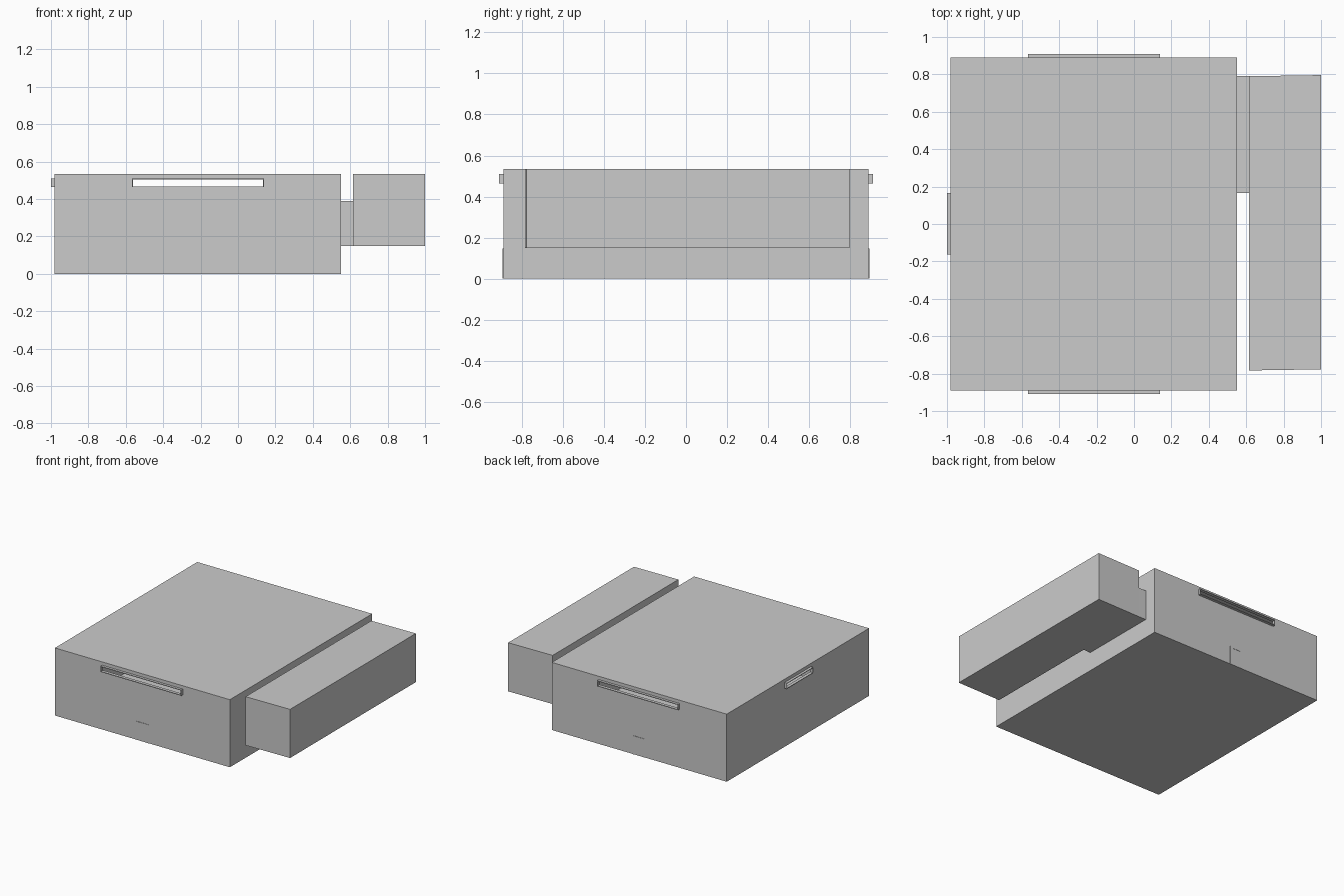
import bpy
import bmesh

if "Cube" in bpy.data.objects:
    bpy.data.objects.remove(bpy.data.objects["Cube"])


def box(name, x0, x1, y0, y1, z0, z1, skew=0.0):
    """Axis-aligned box; skew shifts the +x side along y."""
    bm = bmesh.new()
    bmesh.ops.create_cube(bm, size=1)
    for v in bm.verts:
        right = v.co.x > 0
        v.co.x = x1 if right else x0
        v.co.y = (y1 if v.co.y > 0 else y0) + (skew if right else 0)
        v.co.z = z1 if v.co.z > 0 else z0
    return finish(name, bm)


def finish(name, bm):
    bmesh.ops.recalc_face_normals(bm, faces=bm.faces)
    me = bpy.data.meshes.new(name)
    bm.to_mesh(me)
    bm.free()
    ob = bpy.data.objects.new(name, me)
    bpy.context.collection.objects.link(ob)
    return ob


def cut(ob, *bounds):
    """Remove a box-shaped volume from ob."""
    cutter = box("cutter", *bounds)
    cutter.hide_render = True
    mod = ob.modifiers.new("cut", 'BOOLEAN')
    mod.operation = 'DIFFERENCE'
    mod.solver = 'EXACT'
    mod.object = cutter
    bpy.context.view_layer.objects.active = ob
    bpy.ops.object.modifier_apply(modifier=mod.name)
    bpy.data.objects.remove(cutter)


T = 0.005                               # wall and frame thickness
X0, X1, Y, H = -0.98, 0.552, 0.89, 0.535
WX0, WX1, WZ0, WZ1 = -0.567, 0.14, 0.463, 0.509
DX0, DX1, DH = -0.265, -0.16, 0.147

# Hollow main hall with window openings
hall = box("main_hall", X0, X1, -Y, Y, 0, H)
cut(hall, X0 + T, X1 - T, -Y + T, Y - T, T, H - T)
long_hole = (WX0 + T, WX1 - T, -1.1, 1.1, WZ0 + T, WZ1 - T)
side_hole = (-1.1, -0.8, -0.163 + T, 0.167 - T, WZ0 + T, WZ1 - T)
cut(hall, *long_hole)
cut(hall, *side_hole)

# Open window frames standing out from the walls
for side, s in (("front", -1), ("back", 1)):
    a, b = sorted((s * Y, s * 0.91))
    frame = box(side + "_window_frame", WX0, WX1, a, b, WZ0, WZ1)
    cut(frame, *long_hole)
frame = box("side_window_frame", -1.0, X0, -0.163, 0.167, WZ0, WZ1)
cut(frame, *side_hole)

# Doors: U-shaped frame around a recessed leaf
w = 0.01
outline = [(DX0, 0), (DX0, DH), (DX1, DH), (DX1, 0),
           (DX1 - w, 0), (DX1 - w, DH - w), (DX0 + w, DH - w), (DX0 + w, 0)]
for side, s in (("front", -1), ("back", 1)):
    bm = bmesh.new()
    face = bm.faces.new([bm.verts.new((x, s * (Y - 0.002), z)) for x, z in outline])
    ext = bmesh.ops.extrude_face_region(bm, geom=[face], use_keep_orig=True)
    for v in ext["geom"]:
        if isinstance(v, bmesh.types.BMVert):
            v.co.y = s * (Y + 0.003)
    finish(side + "_door_frame", bm)
    a, b = sorted((s * (Y - 0.002), s * (Y + 0.001)))
    box(side + "_door_leaf", DX0 + w, DX1 - w, a, b, 0, DH - w)

# Raised side wing and the passage that links it to the hall
box("side_wing", 0.615, 1.0, -0.783, 0.79, 0.15, H, skew=0.006)
box("link_passage", X1, 0.615, 0.167, 0.79, 0.15, 0.39)
